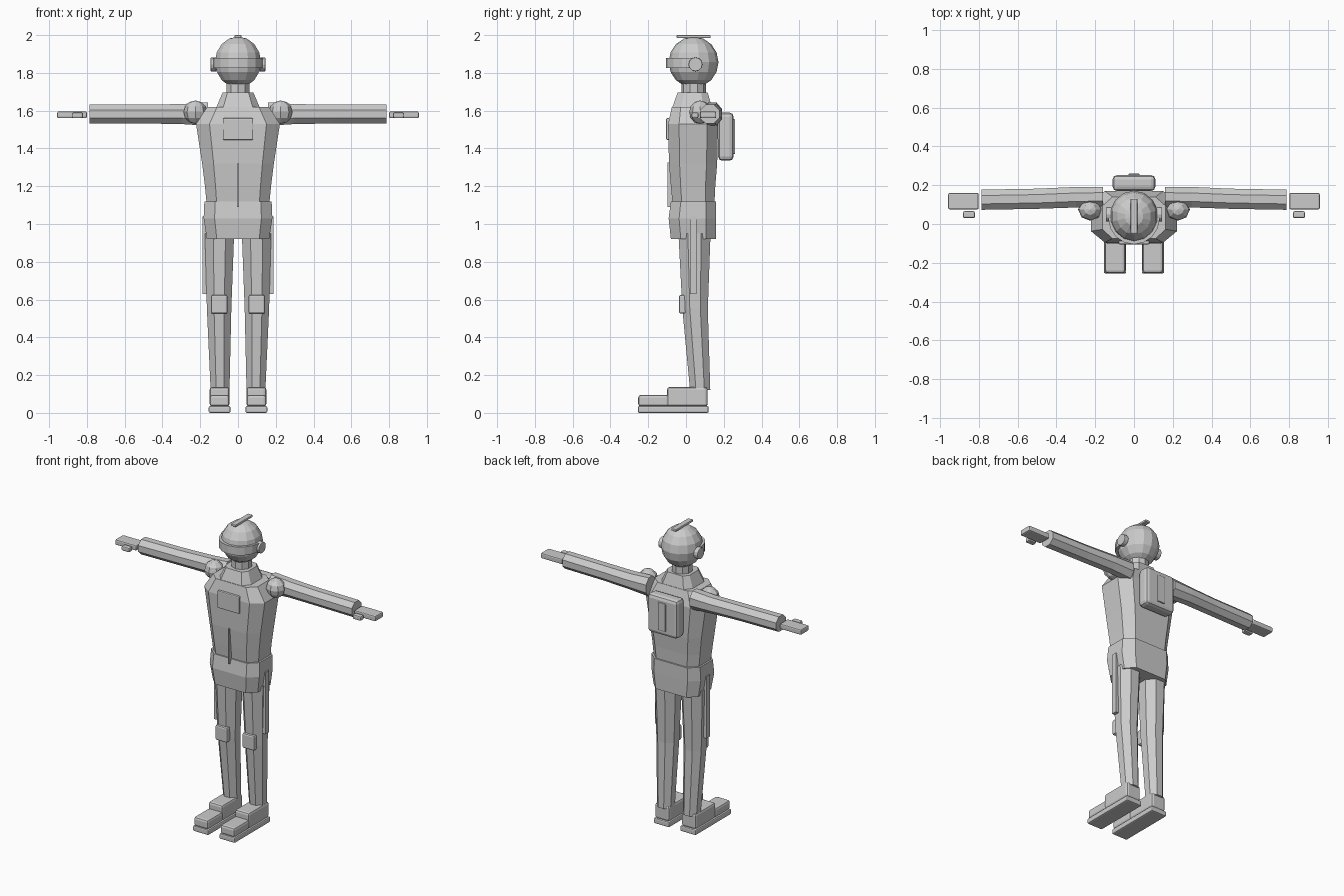
import bpy, bmesh
from math import pi, cos, sin
from mathutils import Matrix, Vector

if "Cube" in bpy.data.objects:
    bpy.data.objects.remove(bpy.data.objects["Cube"])

grey = bpy.data.materials.new("plain grey")
grey.use_nodes = True
grey.diffuse_color = (0.6, 0.6, 0.6, 1)
grey.node_tree.nodes["Principled BSDF"].inputs["Base Color"].default_value = (0.6, 0.6, 0.6, 1)


def finish(name, bm, bevel=0):
    bmesh.ops.recalc_face_normals(bm, faces=bm.faces)
    mesh = bpy.data.meshes.new(name)
    bm.to_mesh(mesh)
    bm.free()
    mesh.materials.append(grey)
    ob = bpy.data.objects.new(name, mesh)
    bpy.context.collection.objects.link(ob)
    if bevel:
        mod = ob.modifiers.new("bevel", "BEVEL")
        mod.width, mod.segments = bevel, 2
    return ob


def box(name, x, y, z, bevel=0.0):
    """Box given by its (low, high) range on each axis."""
    bm = bmesh.new()
    bmesh.ops.create_cube(bm, size=1)
    for v in bm.verts:
        v.co = [r[0] + (r[1] - r[0]) * (c + 0.5) for r, c in zip((x, y, z), v.co)]
    return finish(name, bm, bevel)


def loft(name, rings):
    """Skin a closed tube through equal rings of points."""
    bm = bmesh.new()
    loops = [[bm.verts.new(p) for p in ring] for ring in rings]
    n = len(loops[0])
    for a, b in zip(loops, loops[1:]):
        for i in range(n):
            j = (i + 1) % n
            bm.faces.new((a[i], a[j], b[j], b[i]))
    bm.faces.new(loops[0])
    bm.faces.new(loops[-1])
    return finish(name, bm)


def ball(name, centre, radii, segments, rings):
    bm = bmesh.new()
    bmesh.ops.create_uvsphere(bm, u_segments=segments, v_segments=rings, radius=1)
    bmesh.ops.transform(bm, matrix=Matrix.Translation(centre) @ Matrix.Diagonal((*radii, 1)), verts=bm.verts)
    return finish(name, bm)


def octagon(z, hx, y0, y1, cut=0.32):
    """Rectangle with clipped corners, standing at height z."""
    cy, hy = (y0 + y1) / 2, (y1 - y0) / 2
    k, m = hx * (1 - cut), hy * 0.56
    pts = [(hx, m), (k, hy), (-k, hy), (-hx, m), (-hx, -m), (-k, -hy), (k, -hy), (hx, -m)]
    return [(px, cy + py, z) for px, py in pts]


def oval(cx, cy, z, rx, ry, n=8):
    return [(cx + rx * cos(2 * pi * (i + 0.5) / n), cy + ry * sin(2 * pi * (i + 0.5) / n), z) for i in range(n)]


# Jacket, collar and hips
loft("torso", [octagon(1.10, 0.165, -0.07, 0.15), octagon(1.20, 0.175, -0.08, 0.155),
               octagon(1.32, 0.19, -0.09, 0.165), octagon(1.53, 0.222, -0.095, 0.17),
               octagon(1.62, 0.163, -0.075, 0.14)])
loft("collar", [octagon(1.61, 0.118, -0.075, 0.14), octagon(1.695, 0.082, -0.045, 0.115)])
loft("hips", [octagon(0.92, 0.165, -0.08, 0.158), octagon(1.03, 0.182, -0.092, 0.16),
              octagon(1.12, 0.178, -0.08, 0.16)])
loft("neck", [oval(0, 0.04, 1.66, 0.065, 0.065, 10), oval(0, 0.04, 1.75, 0.065, 0.065, 10)])

# Head with crest and visor
ball("head", (0, 0.04, 1.857), (0.125, 0.132, 0.135), 14, 8)
box("head_crest", (-0.018, 0.018), (-0.05, 0.13), (1.984, 2.0), 0.005)
bm = bmesh.new()
cols = []
for i in range(9):
    a = pi + pi * i / 8
    cols.append([bm.verts.new((r * cos(a) * 0.98, 0.03 + r * sin(a), z))
                 for r, z in ((0.135, 1.825), (0.135, 1.88), (0.11, 1.88), (0.11, 1.825))])
for a, b in zip(cols, cols[1:]):
    for i in range(4):
        j = (i + 1) % 4
        bm.faces.new((a[i], a[j], b[j], b[i]))
bm.faces.new(cols[0])
bm.faces.new(cols[-1])
finish("visor", bm)

# Chest panel, zip and backpack
box("chest_panel", (-0.08, 0.08), (-0.105, -0.085), (1.445, 1.56), 0.006)
box("zip", (-0.004, 0.004), (-0.098, -0.06), (1.09, 1.325))
box("backpack", (-0.11, 0.11), (0.17, 0.252), (1.335, 1.59), 0.022)
box("backpack_strip", (-0.028, 0.028), (0.245, 0.26), (1.37, 1.555), 0.005)

for s, side in ((1, "left"), (-1, "right")):
    def span(a, b):
        return sorted((s * a, s * b))

    # Ear disc
    bm = bmesh.new()
    turn = Matrix.Translation((s * 0.13, 0.05, 1.845)) @ Matrix.Rotation(pi / 2, 4, "Y")
    bmesh.ops.create_cone(bm, cap_ends=True, segments=12, radius1=0.037, radius2=0.037, depth=0.03, matrix=turn)
    finish(side + "_ear_disc", bm, 0.004)

    # Arm: rings of (x, centre y, centre z, half depth, half height)
    ball(side + "_shoulder", (s * 0.226, 0.075, 1.592), (0.062, 0.058, 0.062), 8, 6)
    arm = []
    for x, cy, cz, hy, hz in ((0.16, 0.14, 1.582, 0.052, 0.062), (0.30, 0.138, 1.582, 0.053, 0.053),
                              (0.50, 0.13, 1.582, 0.052, 0.05), (0.785, 0.125, 1.582, 0.052, 0.05)):
        arm.append([(s * x, cy + py, cz + pz) for py, pz, _ in oval(0, 0, 0, hy * 1.08, hz * 1.08)])
    loft(side + "_arm", arm)
    box(side + "_hand", span(0.80, 0.957), (0.075, 0.16), (1.56, 1.596), 0.008)
    box(side + "_thumb", span(0.82, 0.88), (0.03, 0.066), (1.56, 1.59), 0.008)

    # Leg with knee pad and thigh strip
    loft(side + "_leg", [oval(s * 0.095, 0.075, 0.12, 0.054, 0.058), oval(s * 0.10, 0.048, 0.55, 0.07, 0.073),
                         oval(s * 0.098, 0.045, 0.95, 0.084, 0.092)])
    box(side + "_knee_pad", span(0.055, 0.143), (-0.037, 0.0), (0.525, 0.625), 0.01)
    box(side + "_thigh_strip", span(0.165, 0.189), (0.02, 0.055), (0.63, 1.04))

    # Boot
    box(side + "_sole", span(0.04, 0.155), (-0.255, 0.12), (0.0, 0.036), 0.008)
    box(side + "_boot", span(0.045, 0.15), (-0.10, 0.115), (0.034, 0.137), 0.014)
    box(side + "_toe_cap", span(0.045, 0.15), (-0.253, -0.09), (0.034, 0.095), 0.014)
